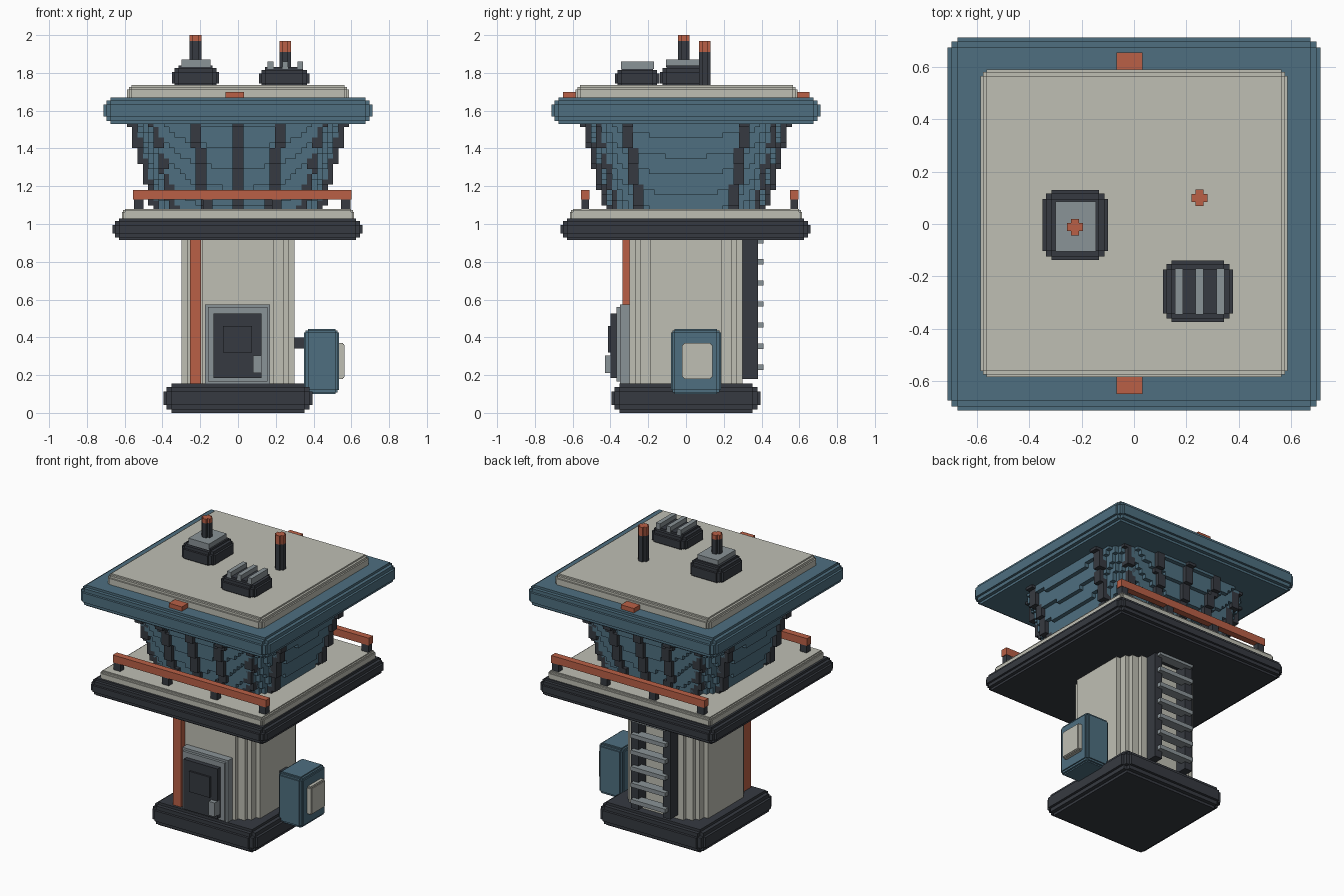
import bpy
import bmesh

cube = bpy.data.objects.get("Cube")
if cube:
    bpy.data.objects.remove(cube, do_unlink=True)

V = 0.028  # block size of the stepped surfaces


def material(name, rgb):
    lin = [((c / 255 + 0.055) / 1.055) ** 2.4 for c in rgb] + [1.0]
    m = bpy.data.materials.new(name)
    m.use_nodes = True
    m.diffuse_color = lin
    bsdf = m.node_tree.nodes["Principled BSDF"]
    bsdf.inputs["Base Color"].default_value = lin
    bsdf.inputs["Roughness"].default_value = 0.8
    return m


BEIGE = material("warm beige", (191, 191, 180))
BLUE = material("slate blue", (78, 111, 128))
DARK = material("charcoal", (54, 58, 65))
GREY = material("mid grey", (138, 147, 151))
ORANGE = material("burnt orange", (186, 96, 70))


def finish(name, bm, mat):
    bmesh.ops.recalc_face_normals(bm, faces=bm.faces)
    mesh = bpy.data.meshes.new(name)
    bm.to_mesh(mesh)
    bm.free()
    mesh.materials.append(mat)
    ob = bpy.data.objects.new(name, mesh)
    bpy.context.collection.objects.link(ob)
    return ob


def boxes(name, mat, spans):
    """One object from boxes given as (x0, x1, y0, y1, z0, z1)."""
    bm = bmesh.new()
    for x0, x1, y0, y1, z0, z1 in spans:
        verts = bmesh.ops.create_cube(bm, size=1)["verts"]
        for v in verts:
            v.co.x = x1 if v.co.x > 0 else x0
            v.co.y = y1 if v.co.y > 0 else y0
            v.co.z = z1 if v.co.z > 0 else z0
    return finish(name, bm, mat)


def inset(span, ix, iy, iz):
    x0, x1, y0, y1, z0, z1 = span
    return (x0 + ix, x1 - ix, y0 + iy, y1 - iy, z0 + iz, z1 - iz)


def stepped_block(name, mat, span, c):
    """Block whose edges are chamfered in two steps."""
    m = c * 0.4
    cuts = [(0, c, c), (c, 0, c), (c, c, 0), (m, m, c), (m, c, m), (c, m, m)]
    return boxes(name, mat, [inset(span, *k) for k in cuts])


def post(name, mat, x, y, z0, z1, r=0.031):
    """Small round post, as a plus-shaped section."""
    h = r * 0.5
    return boxes(name, mat, [(x - r, x + r, y - h, y + h, z0, z1),
                             (x - h, x + h, y - r, y + r, z0, z1)])


# Base and tower shaft
stepped_block("base", DARK, (-0.395, 0.395, -0.395, 0.395, 0, 0.155), 0.042)
shaft = (-0.30, 0.30, -0.30, 0.30, 0.13, 0.93)
boxes("shaft", BEIGE, [inset(shaft, a, b, 0) for a, b in
                       ((0, 0.11), (0.03, 0.06), (0.06, 0.03), (0.11, 0))])
boxes("front_pipe", ORANGE, [(-0.255, -0.195, -0.335, -0.24, 0.15, 0.92)])

# Door
boxes("door_frame", GREY, [(-0.175, 0.17, -0.35, -0.28, 0.15, 0.575),
                           (-0.16, 0.155, -0.368, -0.28, 0.165, 0.56)])
boxes("door", DARK, [(-0.13, 0.125, -0.40, -0.34, 0.185, 0.525),
                     (-0.08, 0.075, -0.412, -0.38, 0.32, 0.46)])
boxes("door_handle", GREY, [(0.08, 0.125, -0.43, -0.38, 0.21, 0.305)])

# Side cabinet
boxes("cabinet_bracket", DARK, [(0.28, 0.37, 0.02, 0.09, 0.34, 0.40)])
stepped_block("cabinet", BLUE, (0.35, 0.535, -0.08, 0.185, 0.10, 0.445), 0.02)
stepped_block("cabinet_panel", BEIGE, (0.50, 0.565, -0.02, 0.14, 0.18, 0.37), 0.01)

# Rear ladder
boxes("ladder_rails", DARK, [(s - 0.028, s + 0.028, 0.28, 0.38, 0.18, 0.92)
                             for s in (-0.12, 0.12)])
boxes("ladder_rungs", GREY, [(-0.13, 0.13, 0.345, 0.41, z, z + 0.028)
                             for z in (0.228 + 0.1115 * i for i in range(7))])

# Deck and railings
stepped_block("deck", DARK, (-0.665, 0.66, -0.665, 0.66, 0.915, 1.03), 0.036)
stepped_block("deck_floor", BEIGE, (-0.615, 0.615, -0.615, 0.615, 0.98, 1.08), 0.016)
for side, y in (("front", -0.533), ("back", 0.573)):
    boxes(side + "_rail", ORANGE, [(-0.555, 0.60, y - 0.022, y + 0.022, 1.13, 1.18)])
    boxes(side + "_rail_posts", DARK,
          [(x - 0.025, x + 0.025, y - 0.02, y + 0.02, 1.07, 1.135)
           for x in (-0.525, -0.16, 0.205, 0.57)])


def stepped_outline(a, b):
    """Rounded square outline that follows the block grid."""
    count = round(a / V)
    rise = [max(V, round(b * max(0, 1 - ((i + 0.5) * V / a) ** 4) ** 0.25 / V) * V)
            for i in range(count)]
    q = []
    for i in range(1, count):
        if rise[i] != rise[i - 1]:
            q += [(i * V, rise[i - 1]), (i * V, rise[i])]
    q.append((count * V, rise[-1]))
    half = q + [(x, -y) for x, y in reversed(q)]
    return half + [(-x, -y) for x, y in half]


# Flared cabin with its window bars, built in layers
Z0, Z1, LAYERS = 1.07, 1.54, 17
bar_spots = [(0, 0.52), (0.225, 0.515), (0.435, 0.46), (0.55, 0.315)]
bars = sorted({(sx * x, sy * y) for x, y in bar_spots for sx in (1, -1) for sy in (1, -1)})
cabin = bmesh.new()
bar_spans = []
for i in range(LAYERS):
    k = 0.78 + 0.22 * i / (LAYERS - 1)
    z0 = Z0 + (Z1 - Z0) * i / LAYERS
    z1 = Z0 + (Z1 - Z0) * (i + 1) / LAYERS
    outline = stepped_outline(0.565 * k, 0.52 * k)
    low = [cabin.verts.new((x, y, z0)) for x, y in outline]
    high = [cabin.verts.new((x, y, z1)) for x, y in outline]
    cabin.faces.new(low)
    cabin.faces.new(high)
    for j in range(len(low)):
        n = (j + 1) % len(low)
        cabin.faces.new((low[j], low[n], high[n], high[j]))
    for x, y in bars:
        cx, cy = round(x * k / V) * V, round(y * k / V) * V
        bar_spans.append((cx - V, cx + V, cy - V, cy + V, z0, z1))
finish("cabin", cabin, BLUE)
boxes("window_bars", DARK, bar_spans)

# Roof
stepped_block("roof_rim", BLUE, (-0.712, 0.712, -0.712, 0.712, 1.53, 1.67), 0.038)
stepped_block("roof_cap", BEIGE, (-0.587, 0.587, -0.585, 0.59, 1.60, 1.735), 0.024)
boxes("roof_lamps", ORANGE, [(-0.066, 0.032, -0.65, -0.56, 1.66, 1.70),
                             (-0.066, 0.032, 0.56, 0.655, 1.66, 1.70)])

# Rooftop beacon unit
stepped_block("beacon_box", DARK, (-0.35, -0.10, -0.138, 0.13, 1.71, 1.84), 0.034)
boxes("beacon_plate", GREY, [(-0.30, -0.145, -0.105, 0.085, 1.83, 1.872)])
post("beacon_post", DARK, -0.225, -0.012, 1.86, 1.97)
post("beacon_tip", ORANGE, -0.225, -0.012, 1.97, 2.0)

# Rooftop vent unit
stepped_block("vent_box", DARK, (0.11, 0.378, -0.375, -0.14, 1.71, 1.83), 0.034)
boxes("vent_fins", GREY, [(x - 0.015, x + 0.015, -0.345, -0.17, 1.82, 1.86)
                          for x in (0.172, 0.25, 0.33)])

# Antenna
post("antenna", DARK, 0.25, 0.10, 1.72, 1.91)
post("antenna_tip", ORANGE, 0.25, 0.10, 1.91, 1.97)
